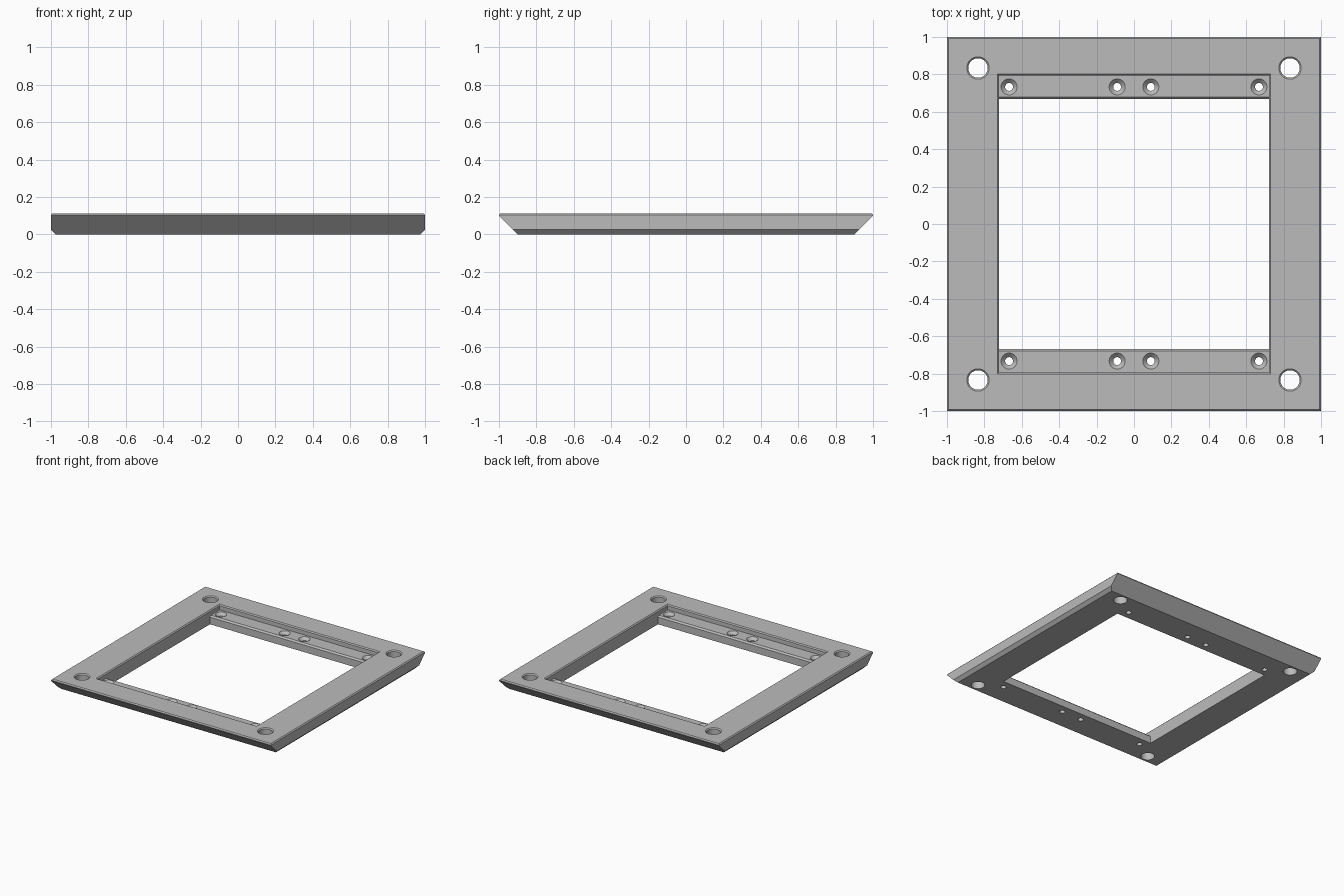
import bpy
import bmesh
from math import cos, sin, pi

cube = bpy.data.objects.get("Cube")
if cube:
    bpy.data.objects.remove(cube, do_unlink=True)

grey = bpy.data.materials.new("plain grey")
grey.use_nodes = True
colour = (0.5, 0.5, 0.5, 1)
grey.diffuse_color = colour
grey.node_tree.nodes["Principled BSDF"].inputs["Base Color"].default_value = colour

HEIGHT = 0.112
LEDGE = 0.07
BEVEL = 0.008


def loft(bm, rings):
    """Skin a stack of rings of points and cap both ends."""
    loops = [[bm.verts.new(p) for p in ring] for ring in rings]
    count = len(loops[0])
    for low, high in zip(loops, loops[1:]):
        for i in range(count):
            j = (i + 1) % count
            bm.faces.new((low[i], low[j], high[j], high[i]))
    bm.faces.new(loops[0][::-1])
    bm.faces.new(loops[-1])


def rectangles(sections):
    return [[(-x, -y, z), (x, -y, z), (x, y, z), (-x, y, z)] for x, y, z in sections]


def circles(cx, cy, sections, sides=32):
    angles = [2 * pi * i / sides for i in range(sides)]
    return [[(cx + r * cos(a), cy + r * sin(a), z) for a in angles] for r, z in sections]


def make_object(name, stacks):
    bm = bmesh.new()
    for rings in stacks:
        loft(bm, rings)
    mesh = bpy.data.meshes.new(name)
    bm.to_mesh(mesh)
    bm.free()
    mesh.materials.append(grey)
    obj = bpy.data.objects.new(name, mesh)
    bpy.context.collection.objects.link(obj)
    return obj


# Plate with undercut front and back edges and a small top bevel
frame = make_object("mounting_frame", [rectangles([
    (0.975, 0.9, 0),
    (1, 0.925, 0.025),
    (1, 1, 0.1),
    (1, 1, HEIGHT - BEVEL),
    (1 - BEVEL, 1 - BEVEL, HEIGHT)])])

# Window, with a sunken ledge at front and back
window = make_object("window_cutter", [rectangles([
    (0.722, 0.667, -0.05),
    (0.722, 0.667, LEDGE - 0.012),
    (0.722, 0.679, LEDGE),
    (0.722, 0.793, LEDGE),
    (0.722, 0.793, HEIGHT - BEVEL),
    (0.742, 0.813, HEIGHT + 0.012)])])

# Corner holes with a bevelled rim, and countersunk screw holes in the ledges
holes = []
for side in (-1, 1):
    for x in (-0.834, 0.834):
        holes.append(circles(x, side * 0.834, [
            (0.052, -0.05), (0.052, HEIGHT - BEVEL), (0.072, HEIGHT + 0.012)]))
    for x in (-0.668, -0.09, 0.09, 0.668):
        holes.append(circles(x, side * 0.733, [
            (0.021, -0.05), (0.021, LEDGE - 0.022), (0.043, LEDGE), (0.043, LEDGE + 0.01)]))
drill = make_object("hole_cutter", holes)

# Cut the openings and drop the cutters
bpy.ops.object.select_all(action="DESELECT")
bpy.context.view_layer.objects.active = frame
frame.select_set(True)
for cutter in (window, drill):
    cutter.hide_render = True
    cut = frame.modifiers.new(cutter.name, "BOOLEAN")
    cut.operation = "DIFFERENCE"
    cut.solver = "EXACT"
    cut.object = cutter
    bpy.ops.object.modifier_apply(modifier=cut.name)
    bpy.data.objects.remove(cutter, do_unlink=True)

bpy.ops.object.shade_smooth_by_angle(angle=pi / 7)
